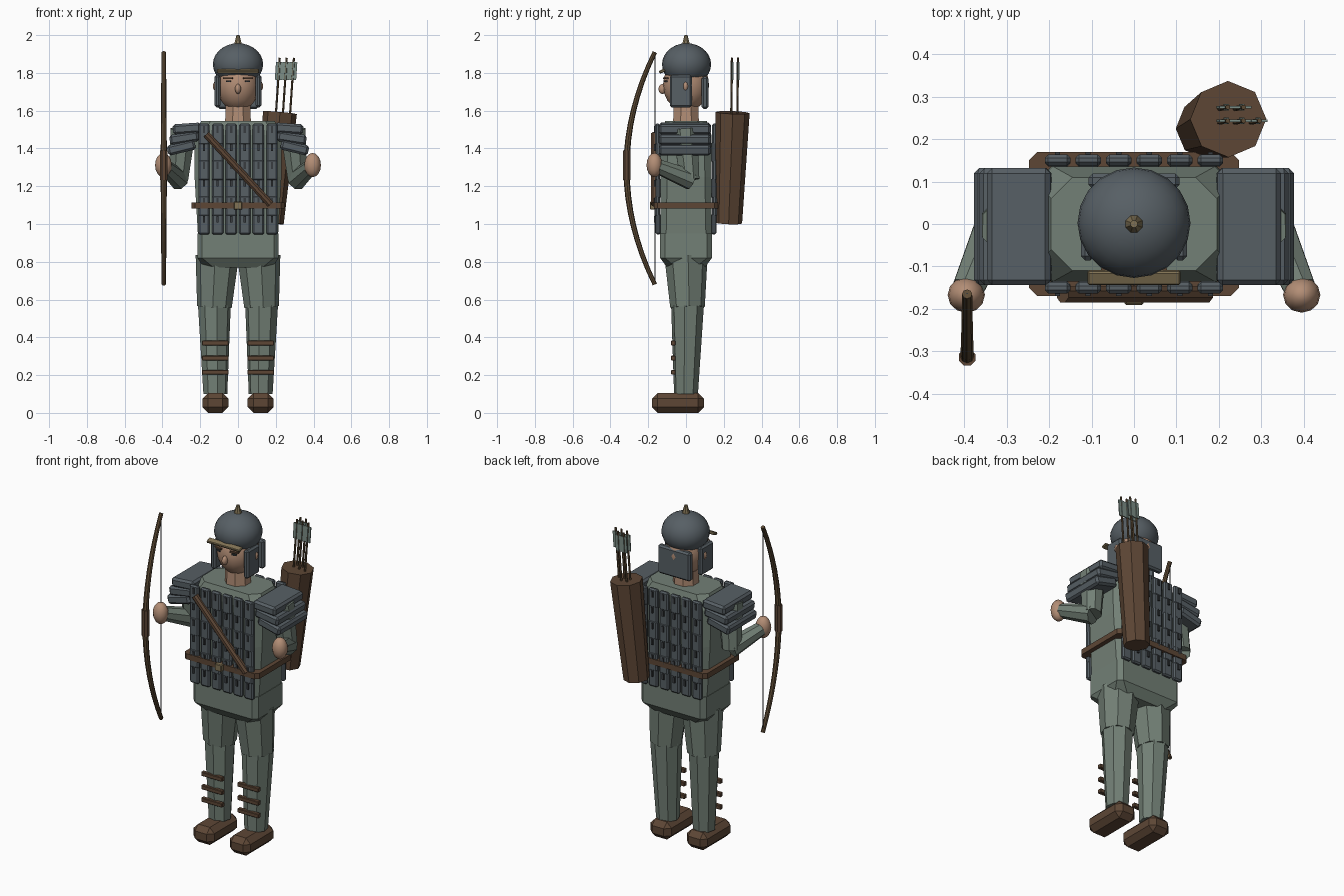
import bpy, bmesh, math
from mathutils import Vector, Matrix, Euler

if "Cube" in bpy.data.objects:
    bpy.data.objects.remove(bpy.data.objects["Cube"])


def material(name, r, g, b):
    m = bpy.data.materials.new(name)
    m.diffuse_color = (r, g, b, 1)
    m.use_nodes = True
    m.node_tree.nodes["Principled BSDF"].inputs["Base Color"].default_value = m.diffuse_color
    return m


CLOTH = material("green_cloth", .17, .215, .18)
STEEL = material("dull_steel", .095, .115, .13)
DARK = material("dark_lacing", .04, .045, .05)
LEATHER = material("brown_leather", .11, .062, .036)
WOOD = material("bow_wood", .11, .07, .035)
SKIN = material("skin", .45, .27, .18)
BRASS = material("old_brass", .22, .17, .09)
FEATHER = material("feather", .2, .27, .24)


def finish(name, bm, mat, smooth=False):
    bmesh.ops.recalc_face_normals(bm, faces=bm.faces)
    me = bpy.data.meshes.new(name)
    bm.to_mesh(me)
    bm.free()
    me.materials.append(mat)
    for p in me.polygons:
        p.use_smooth = smooth
    ob = bpy.data.objects.new(name, me)
    bpy.context.collection.objects.link(ob)
    return ob


def box(name, c, size, mat, bevel=0.0, rot=(0, 0, 0)):
    bm = bmesh.new()
    bmesh.ops.create_cube(bm, size=1, matrix=Matrix.Diagonal((*size, 1)))
    if bevel:
        bmesh.ops.bevel(bm, geom=bm.edges[:], offset=bevel, segments=1, affect='EDGES')
    bm.transform(Matrix.Translation(c) @ Euler(rot).to_matrix().to_4x4())
    return finish(name, bm, mat)


def limb(name, a, b, r1, r2, mat, sides=8):
    a, b = Vector(a), Vector(b)
    d = b - a
    bm = bmesh.new()
    m = (Matrix.Translation((a + b) / 2) @ d.to_track_quat('Z', 'Y').to_matrix().to_4x4()
         @ Matrix.Rotation(math.pi / sides, 4, 'Z'))
    bmesh.ops.create_cone(bm, cap_ends=True, segments=sides, radius1=r1, radius2=r2,
                          depth=d.length, matrix=m)
    return finish(name, bm, mat)


def ball(name, c, r, mat, segs=16, rings=10, cut=None):
    bm = bmesh.new()
    bmesh.ops.create_uvsphere(bm, u_segments=segs, v_segments=rings, radius=1,
                              matrix=Matrix.Translation(c) @ Matrix.Diagonal((*r, 1)))
    if cut is not None:
        cutres = bmesh.ops.bisect_plane(bm, geom=bm.verts[:] + bm.edges[:] + bm.faces[:],
                                        plane_co=(0, 0, cut), plane_no=(0, 0, -1), clear_outer=True)
        bmesh.ops.contextual_create(bm, geom=[e for e in cutres['geom_cut']
                                              if isinstance(e, bmesh.types.BMEdge)])
    ob = finish(name, bm, mat, True)
    for p in ob.data.polygons:
        if len(p.vertices) > 4:
            p.use_smooth = False
    return ob


def skin_rings(name, rings, mat):
    bm = bmesh.new()
    vs = [[bm.verts.new(p) for p in r] for r in rings]
    n = len(vs[0])
    for lo, hi in zip(vs, vs[1:]):
        for i in range(n):
            bm.faces.new((lo[i], lo[(i + 1) % n], hi[(i + 1) % n], hi[i]))
    bm.faces.new(vs[0][::-1])
    bm.faces.new(vs[-1])
    return finish(name, bm, mat)


def loft(name, sections, mat):
    # stacked rectangles with cut corners: z, half width, half depth, chamfer
    rings = []
    for z, w, d, c in sections:
        rings.append([(w - c, -d, z), (w, -d + c, z), (w, d - c, z), (w - c, d, z),
                      (-w + c, d, z), (-w, d - c, z), (-w, -d + c, z), (-w + c, -d, z)])
    return skin_rings(name, rings, mat)


# torso and tunic skirt
loft("tunic_skirt", [(.77, .18, .10, .05), (.82, .215, .137, .025), (.95, .215, .137, .025)], CLOTH)
loft("torso", [(.94, .212, .135, .03), (1.25, .23, .135, .035), (1.47, .23, .135, .04),
               (1.545, .195, .11, .05)], CLOTH)

# belt, buckle and diagonal strap
loft("belt", [(1.082, .247, .17, .02), (1.115, .247, .17, .02)], LEATHER)
box("buckle", (0, -.178, 1.097), (.044, .026, .042), BRASS, .004)
limb("chest_strap", (-.168, -.166, 1.475), (.172, -.166, 1.105), .02, .02, LEATHER)

# lamellar armour, front and back
for face, sy in (("front", -1), ("back", 1)):
    for col in range(6):
        x = (col - 2.5) * .072
        for row in range(6):
            z = 1.0 + .095 * row
            y = sy * (.148 + .003 * (row % 2))
            box(face + "_armour_plate", (x, y, z), (.06, .026, .112), STEEL, .008)
            box(face + "_plate_lace", (x, sy * .163, z + .025), (.012, .014, .035), DARK)

# mirrored limbs and shoulder guards
for side, s in (("right", -1), ("left", 1)):
    box(side + "_boot", (s * .12, -.043, .0525), (.137, .275, .105), LEATHER, .03)
    limb(side + "_shin", (s * .12, 0, .1), (s * .125, .008, .57), .064, .088, CLOTH)
    limb(side + "_thigh", (s * .125, .008, .56), (s * .11, 0, .83), .092, .115, CLOTH)
    for z in (.215, .29, .37):
        box(side + "_shin_strap", (s * .12, -.067, z), (.14, .024, .025), LEATHER, .003)
    limb(side + "_upper_arm", (s * .29, -.005, 1.5), (s * .315, .02, 1.235), .072, .055, CLOTH)
    limb(side + "_forearm", (s * .312, .025, 1.235), (s * .39, -.15, 1.305), .056, .04, CLOTH)
    ball(side + "_hand", (s * .395, -.167, 1.312), (.044, .042, .064), SKIN, 12, 8)
    for i, (x, z, w) in enumerate(((.27, 1.505, .15), (.285, 1.455, .155), (.3, 1.405, .15))):
        box(side + "_shoulder_plate", (s * x, -.006, z), (w, .275, .055), STEEL, .012,
            (0, s * math.radians(4 + 5 * i), 0))

# head and face
limb("neck", (0, 0, 1.5), (0, 0, 1.65), .075, .07, SKIN)
ball("head", (0, 0, 1.735), (.112, .122, .138), SKIN)
ball("nose", (0, -.124, 1.715), (.016, .022, .027), SKIN, 8, 6)
for s in (-1, 1):
    box("eyebrow", (s * .052, -.108, 1.772), (.05, .016, .009), LEATHER, 0, (0, 0, s * .3))
    box("eye", (s * .05, -.108, 1.757), (.026, .014, .008), DARK, 0, (0, 0, s * .3))
    ball("ear", (s * .115, -.002, 1.73), (.018, .016, .028), SKIN, 8, 6)

# helmet
ball("helmet_dome", (0, .003, 1.845), (.133, .13, .112), STEEL, 20, 14, 1.77)
limb("helmet_spike", (0, 0, 1.945), (0, 0, 2.0), .024, .009, BRASS)
box("helmet_brim", (0, -.126, 1.809), (.22, .034, .016), BRASS, .004, (.35, 0, 0))
for s in (-1, 1):
    box("cheek_guard", (s * .109, -.027, 1.703), (.032, .117, .17), STEEL, .01)
box("neck_guard", (0, .101, 1.695), (.215, .036, .17), STEEL, .01)

# bow: swept ring along a parabola
rings = []
for i in range(17):
    t = -1 + i / 8
    c = Vector((-.393, -.315 + .15 * t * t, 1.295 + .615 * t))
    tan = Vector((0, .3 * t, .615)).normalized()
    nrm = Vector((1, 0, 0)).cross(tan)
    r = .017 - .005 * abs(t)
    rings.append([c + r * (math.cos(a) * Vector((1, 0, 0)) + math.sin(a) * nrm)
                  for a in (k * math.pi / 4 for k in range(8))])
skin_rings("bow_limb", rings, WOOD)
limb("bow_grip", (-.393, -.314, 1.232), (-.393, -.314, 1.39), .021, .021, LEATHER)
limb("bow_string", (-.393, -.165, .68), (-.393, -.165, 1.91), .003, .003, DARK, 6)

# quiver with arrows
limb("quiver", (.17, .225, 1.005), (.222, .247, 1.59), .072, .09, LEATHER)
for x, y in ((.195, .243), (.232, .243), (.27, .243), (.195, .275), (.232, .275)):
    limb("arrow_shaft", (x, y - .004, 1.5), (x + .026, y, 1.88), .006, .006, WOOD, 6)
    box("arrow_feather", (x + .022, y, 1.81), (.038, .006, .095), FEATHER, 0, (0, .068, 0))
    box("arrow_feather", (x + .022, y, 1.81), (.006, .016, .095), FEATHER, 0, (0, .068, 0))
